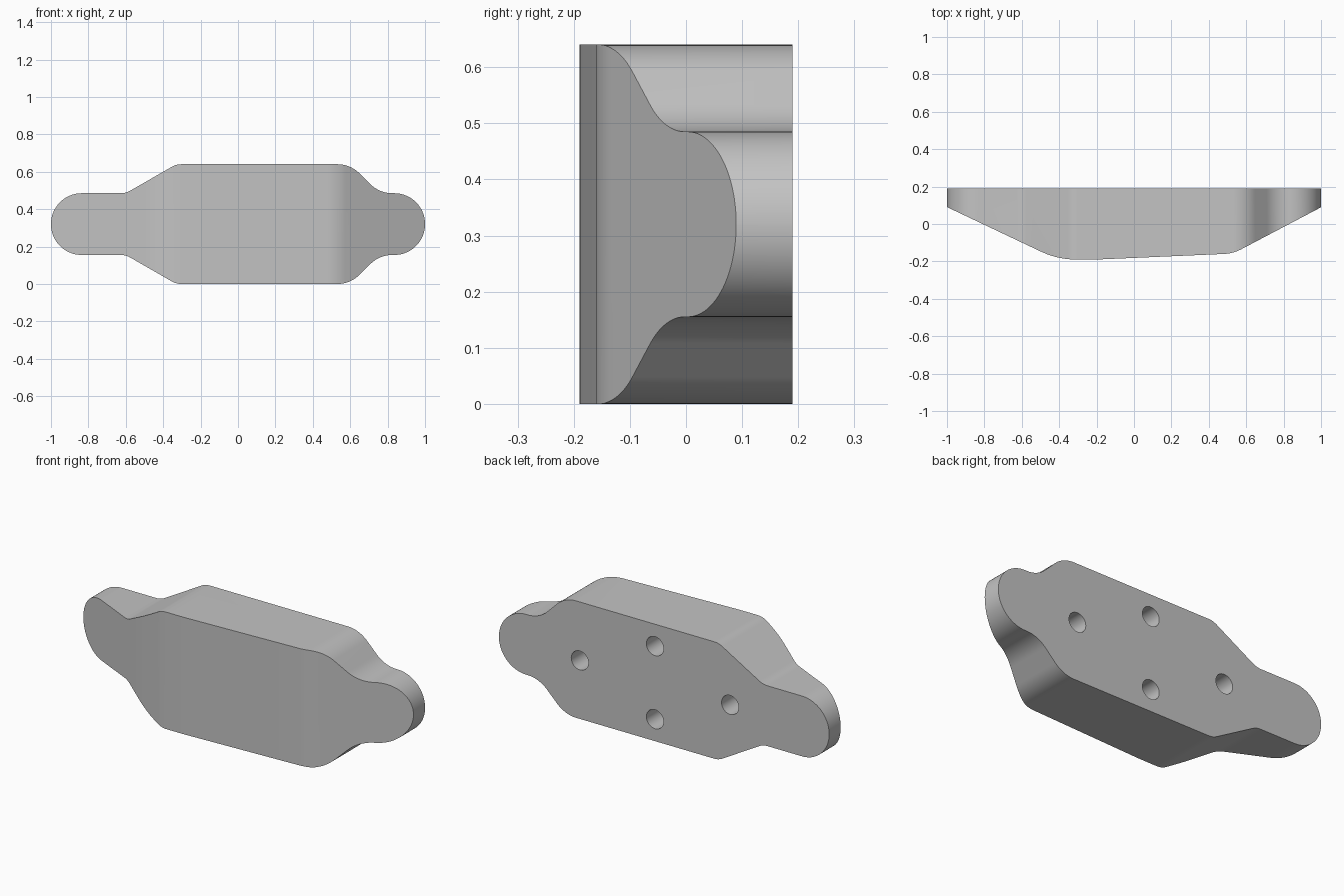
import bpy, math
from mathutils import Vector, Matrix

cube = bpy.data.objects.get("Cube")
if cube:
    bpy.data.objects.remove(cube, do_unlink=True)

grey = bpy.data.materials.new("light grey")
grey.use_nodes = True
colour = (0.55, 0.55, 0.55, 1)
grey.diffuse_color = colour
grey.node_tree.nodes["Principled BSDF"].inputs["Base Color"].default_value = colour

MID = 0.32      # mid height of the body
END = 0.165     # radius of the rounded ends


def rounded(corners):
    """Closed outline from (x, y, fillet radius) corners."""
    out = []
    for i, (x, y, r) in enumerate(corners):
        p = Vector((x, y))
        if r == 0:
            out.append(p)
            continue
        a = (Vector(corners[i - 1][:2]) - p).normalized()
        b = (Vector(corners[(i + 1) % len(corners)][:2]) - p).normalized()
        half = a.angle(b) / 2
        centre = p + (a + b).normalized() * (r / math.sin(half))
        start = p + a * (r / math.tan(half)) - centre
        end = p + b * (r / math.tan(half)) - centre
        sweep = -start.angle_signed(end)
        steps = max(4, round(abs(sweep) / math.radians(4)))
        out += [centre + Matrix.Rotation(sweep * k / steps, 2) @ start
                for k in range(steps + 1)]
    return out


def prism(name, outline, place, low, high):
    """Solid swept from low to high; place maps (u, v, depth) to 3D."""
    n = len(outline)
    verts = [place(p.x, p.y, d) for d in (low, high) for p in outline]
    faces = [tuple(range(n))[::-1], tuple(range(n, 2 * n))]
    faces += [(i, (i + 1) % n, (i + 1) % n + n, i + n) for i in range(n)]
    mesh = bpy.data.meshes.new(name)
    mesh.from_pydata(verts, [], faces)
    mesh.materials.append(grey)
    obj = bpy.data.objects.new(name, mesh)
    bpy.context.collection.objects.link(obj)
    bpy.context.view_layer.objects.active = obj
    bpy.ops.object.select_all(action="DESELECT")
    obj.select_set(True)
    bpy.ops.object.mode_set(mode="EDIT")
    bpy.ops.mesh.select_all(action="SELECT")
    bpy.ops.mesh.normals_make_consistent(inside=False)
    bpy.ops.object.mode_set(mode="OBJECT")
    return obj


def cut(obj, tool, operation):
    mod = obj.modifiers.new(operation, "BOOLEAN")
    mod.operation = operation
    mod.solver = "EXACT"
    mod.object = tool
    bpy.context.view_layer.objects.active = obj
    bpy.ops.object.modifier_apply(modifier=mod.name)
    bpy.data.objects.remove(tool, do_unlink=True)


def facing_front(u, v, d):
    return (u, d, v + MID)


def facing_up(u, v, d):
    return (u, v, d)


# Outline of the body: upper half, mirrored for the lower half
upper = [(-1, END, END - 0.0005), (-0.6, END, 0.1), (-0.33, MID, 0.1),
         (0.6, MID, 0.165), (0.757, END, 0.165), (1, END, END - 0.0005)]
lower = [(x, -z, r) for x, z, r in reversed(upper)]
body = prism("handle_body", rounded(upper + lower), facing_front, -0.3, 0.19)

# Sloping front face, trimmed by the plan profile
plan = [(-1.02, 0.3, 0), (-1.02, 0.1, 0), (-0.408, -0.19, 0.44),
        (-0.2, -0.19, 1.5), (0.53, -0.158, 0.22), (1.02, 0.1, 0), (1.02, 0.3, 0)]
cut(body, prism("plan_trim", rounded(plan), facing_up, -0.1, 0.8), "INTERSECT")

# Four blind mounting holes in the back
for x, z in ((0.51, 0), (0.055, 0.2), (0.055, -0.2), (-0.4, 0)):
    ring = [Vector((x + 0.052 * math.cos(k * math.tau / 40),
                    z + 0.052 * math.sin(k * math.tau / 40))) for k in range(40)]
    cut(body, prism("hole_cutter", ring, facing_front, -0.06, 0.25), "DIFFERENCE")

bpy.ops.object.select_all(action="DESELECT")
body.select_set(True)
bpy.context.view_layer.objects.active = body
bpy.ops.object.shade_smooth_by_angle(angle=math.radians(25))
